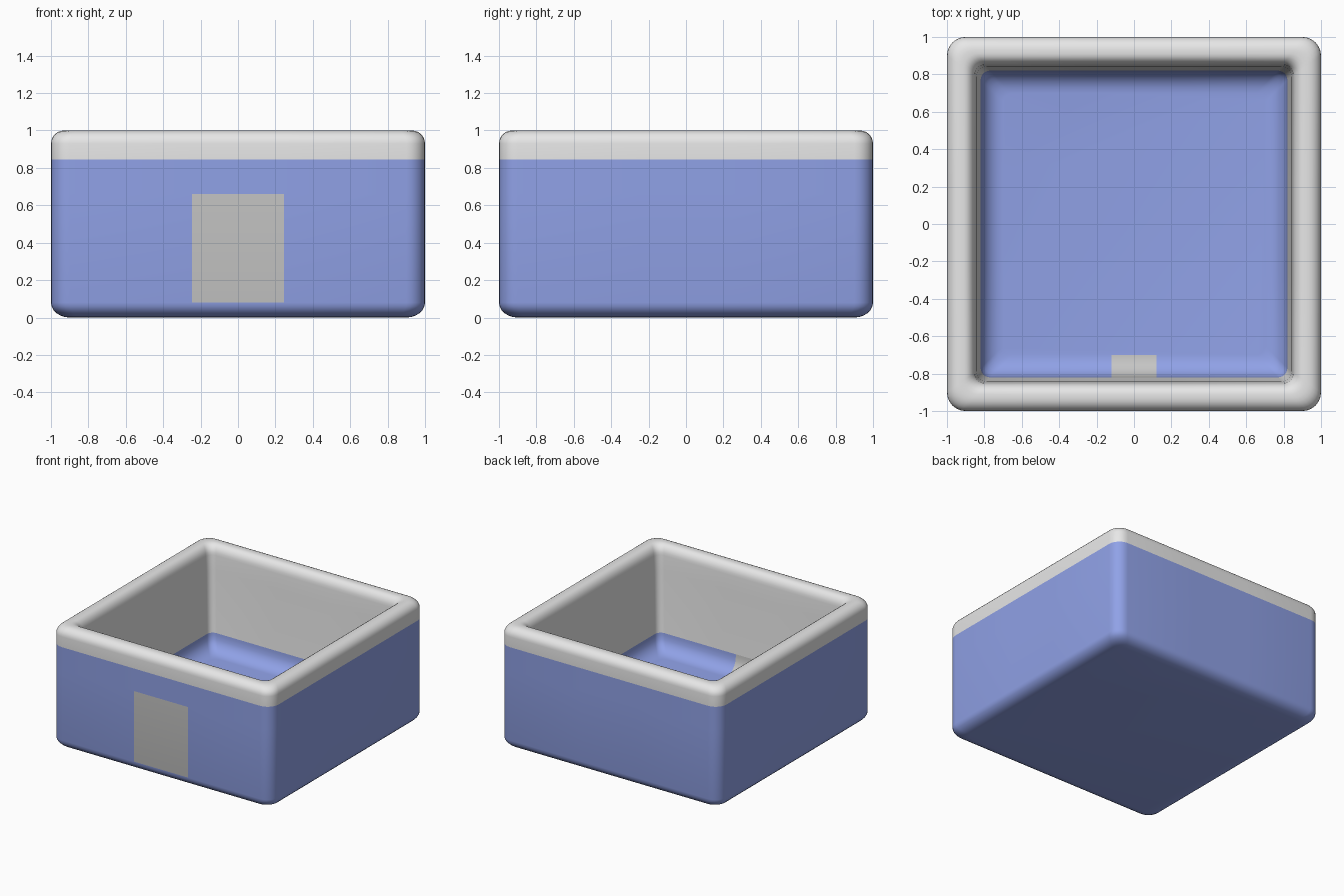
import bpy, bmesh, math

if "Cube" in bpy.data.objects:
    bpy.data.objects.remove(bpy.data.objects["Cube"])

def material(name, rgb):
    m = bpy.data.materials.new(name)
    m.diffuse_color = (*rgb, 1.0)
    m.use_nodes = True
    m.node_tree.nodes["Principled BSDF"].inputs["Base Color"].default_value = m.diffuse_color
    return m

BLUE, PALE, GREY = 0, 1, 2
mats = [material("soft_blue", (0.28, 0.36, 0.80)),
        material("pale_grey", (0.80, 0.80, 0.80)),
        material("panel_grey", (0.56, 0.56, 0.555))]

def arc(cx, cz, rx, rz, a0, a1, n=6):
    """Quarter arc as (half width, z) points."""
    out = []
    for i in range(n + 1):
        a = math.radians(a0 + (a1 - a0) * i / n)
        out.append((cx + rx * math.cos(a), cz + rz * math.sin(a)))
    return out

# Wall section: under the base, up the outside, over the rim, down to the floor
outer = arc(0.90, 0.08, 0.10, 0.08, -90, 0) + [(1.0, 0.66), (1.0, 0.845)]
rim = arc(0.93, 0.93, 0.07, 0.07, 0, 90) + arc(0.91, 0.92, 0.06, 0.08, 90, 180)
inner = [(0.842, 0.80), (0.82, 0.30)] + arc(0.70, 0.28, 0.118, 0.12, 0, -90)
profile = outer + rim + inner

def ring(h):
    """Rounded square of half width h, with cuts at the panel edges."""
    r = max(0.05, 0.10 - 0.3 * (1.0 - h))
    pts = []
    for k in range(4):
        side = [(x, -h) for x in (-0.245, -0.12, 0.12, 0.245)]
        for i in range(7):
            a = math.radians(-90 + 15 * i)
            side.append((h - r + r * math.cos(a), -(h - r) + r * math.sin(a)))
        for _ in range(k):
            side = [(-y, x) for x, y in side]
        pts += side
    return pts

bm = bmesh.new()
rings = [[bm.verts.new((x, y, z)) for x, y in ring(h)] for h, z in profile]
count = len(rings[0])
first_inner = len(outer) + 7 + 3

for j in range(len(rings) - 1):
    for i in range(count):
        n = (i + 1) % count
        f = bm.faces.new((rings[j][i], rings[j][n], rings[j + 1][n], rings[j + 1][i]))
        c = f.calc_center_median()
        front = c.y < -0.6
        # Colour by height and by the front panel's outline
        if j < first_inner:
            if c.z > 0.845:
                f.material_index = PALE
            elif front and abs(c.x) < 0.24 and 0.08 < c.z < 0.66:
                f.material_index = GREY
        elif c.z > 0.30:
            f.material_index = PALE
        elif front and abs(c.x) < 0.12:
            f.material_index = GREY

# Underside and inner floor
bm.faces.new(list(reversed(rings[0])))
bm.faces.new(rings[-1])
bmesh.ops.recalc_face_normals(bm, faces=bm.faces[:])
for f in bm.faces:
    f.smooth = True

mesh = bpy.data.meshes.new("open_box")
bm.to_mesh(mesh)
bm.free()
for m in mats:
    mesh.materials.append(m)
box = bpy.data.objects.new("open_box", mesh)
bpy.context.collection.objects.link(box)
